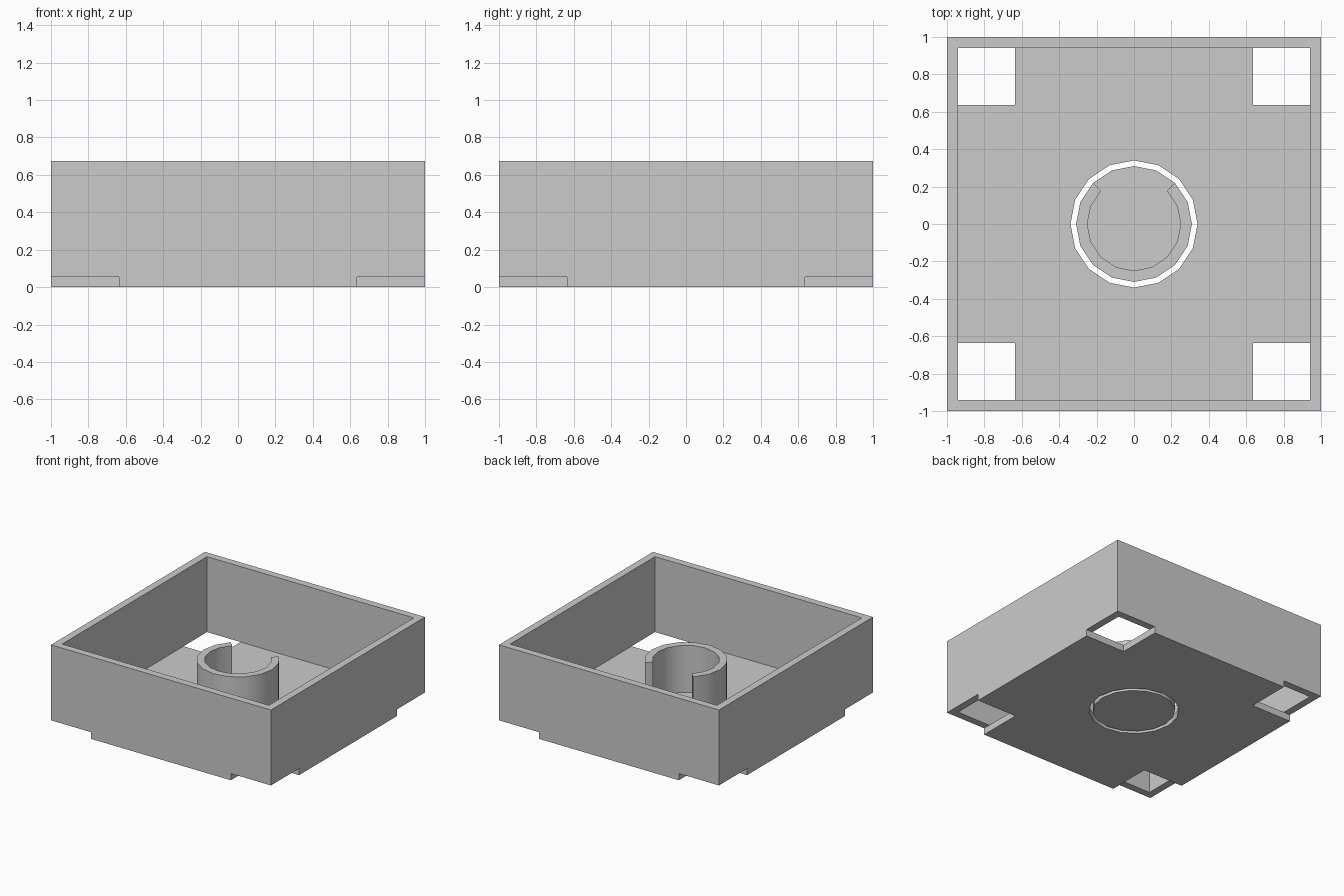
import bpy, bmesh, math
from itertools import product

if "Cube" in bpy.data.objects:
    bpy.data.objects.remove(bpy.data.objects["Cube"])

HEIGHT, FLOOR = 0.675, 0.055
WALL, NOTCH = 0.94, 0.635
R_GAP, R_OUT, R_IN = 0.34, 0.31, 0.25
POST_TOP = 0.44
SIDES = 16


def finish(name, bm):
    bmesh.ops.remove_doubles(bm, verts=bm.verts, dist=1e-5)
    bmesh.ops.dissolve_limit(bm, angle_limit=0.01, verts=bm.verts, edges=bm.edges)
    bmesh.ops.recalc_face_normals(bm, faces=bm.faces)
    mesh = bpy.data.meshes.new(name)
    bm.to_mesh(mesh)
    bm.free()
    ob = bpy.data.objects.new(name, mesh)
    bpy.context.collection.objects.link(ob)
    return ob


def activate(ob):
    bpy.ops.object.select_all(action='DESELECT')
    ob.select_set(True)
    bpy.context.view_layer.objects.active = ob


def circle_point(r, i):
    a = math.tau * i / SIDES
    return (r * math.cos(a), r * math.sin(a), 0)


# Tray: solid cells on a coarse grid, only their outer faces are kept
cuts = [[-1, -WALL, -NOTCH, NOTCH, WALL, 1]] * 2 + [[0, FLOOR, HEIGHT]]


def solid(c):
    if any(not 0 <= c[k] < len(cuts[k]) - 1 for k in range(3)):
        return False
    if c[2] == 0:                        # cross-shaped floor
        return c[0] == 2 or c[1] == 2
    return c[0] in (0, 4) or c[1] in (0, 4)   # walls


bm = bmesh.new()
for c in product(range(5), range(5), range(2)):
    if not solid(c):
        continue
    for axis, side in product(range(3), (0, 1)):
        n = list(c)
        n[axis] += 2 * side - 1
        if solid(n):
            continue
        u, v = [k for k in range(3) if k != axis]
        corners = []
        for du, dv in ((0, 0), (1, 0), (1, 1), (0, 1)):
            p = [0, 0, 0]
            p[axis] = cuts[axis][c[axis] + side]
            p[u] = cuts[u][c[u] + du]
            p[v] = cuts[v][c[v] + dv]
            corners.append(bm.verts.new(p))
        bm.faces.new(corners)
tray = finish("tray", bm)

# Round opening in the tray floor
bpy.ops.mesh.primitive_cylinder_add(vertices=SIDES, radius=R_GAP, depth=0.4)
cutter = bpy.context.object
cutter.name = "opening_cutter"
cutter.hide_render = True
mod = tray.modifiers.new("opening", 'BOOLEAN')
mod.operation = 'DIFFERENCE'
mod.solver = 'EXACT'
mod.object = cutter
activate(tray)
bpy.ops.object.modifier_apply(modifier=mod.name)
bpy.data.objects.remove(cutter)

# Round post: disc base with a C-shaped wall, open towards the back
bm = bmesh.new()
outer = [bm.verts.new(circle_point(R_OUT, i)) for i in range(SIDES)]
inner = [bm.verts.new(circle_point(R_IN, i)) for i in range(6, 19)]
ring = bm.faces.new([outer[i % SIDES] for i in range(6, 19)] + inner[::-1])
core = bm.faces.new(inner + outer[2:7])


def raise_faces(faces, dz):
    geom = bmesh.ops.extrude_face_region(bm, geom=faces)["geom"]
    bmesh.ops.translate(bm, vec=(0, 0, dz),
                        verts=[g for g in geom if isinstance(g, bmesh.types.BMVert)])
    return [g for g in geom if isinstance(g, bmesh.types.BMFace)]


tops = raise_faces([ring, core], FLOOR)
wall_top = max(tops, key=lambda f: len(f.verts))
raise_faces([wall_top], POST_TOP - FLOOR)
post = finish("slotted_post", bm)

for ob in (tray, post):
    activate(ob)
    bpy.ops.object.shade_smooth_by_angle(angle=math.radians(30))
